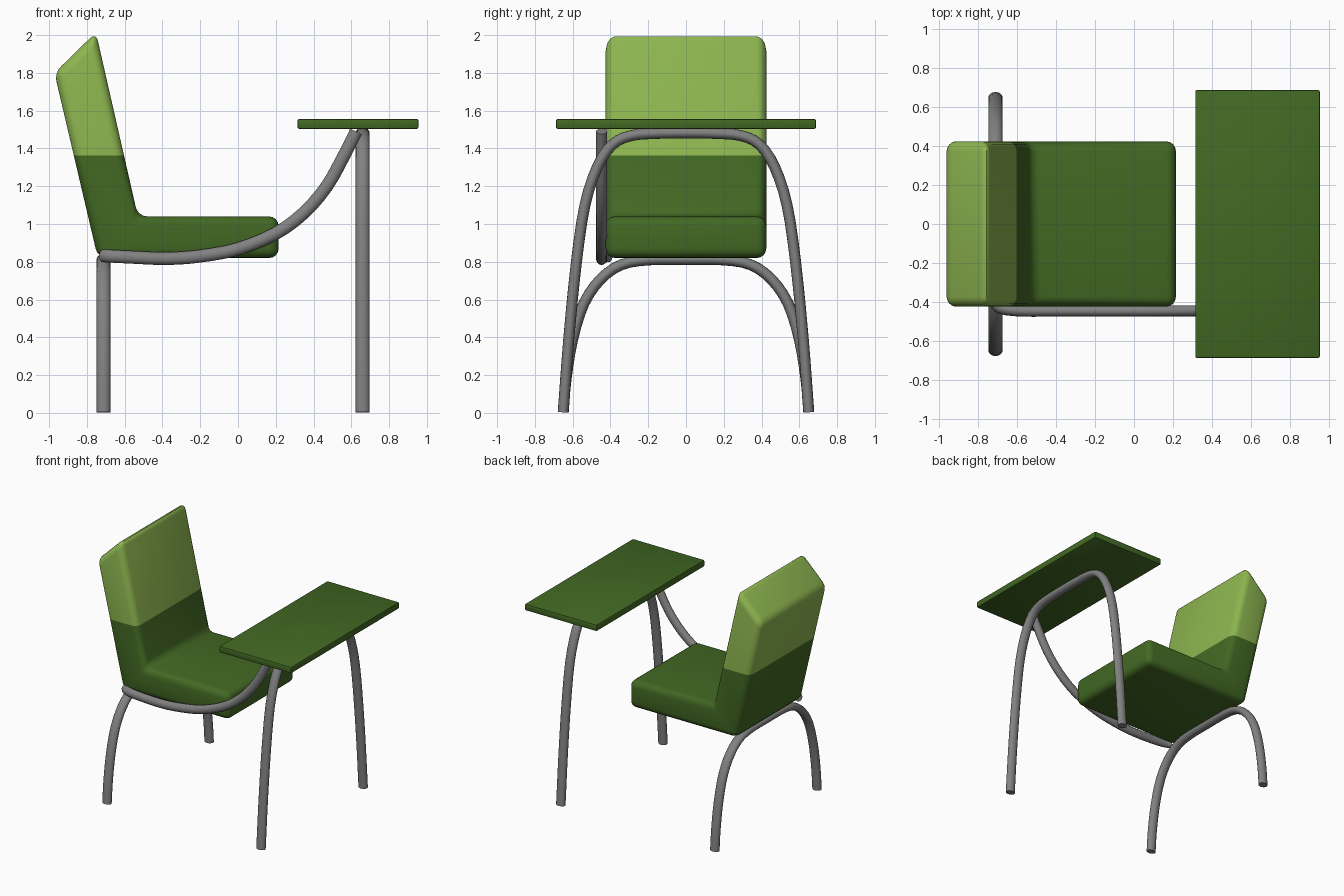
import bpy, bmesh, math
from mathutils import Vector

if "Cube" in bpy.data.objects:
    bpy.data.objects.remove(bpy.data.objects["Cube"])


def material(name, rgb):
    m = bpy.data.materials.new(name)
    m.diffuse_color = (*rgb, 1)
    m.use_nodes = True
    m.node_tree.nodes["Principled BSDF"].inputs["Base Color"].default_value = m.diffuse_color
    return m


DARK = material("dark green", (0.055, 0.14, 0.017))
LIGHT = material("light green", (0.27, 0.47, 0.08))
GREY = material("grey metal", (0.22, 0.22, 0.22))


def finish(bm, name, mats, angle=40):
    bmesh.ops.recalc_face_normals(bm, faces=bm.faces)
    me = bpy.data.meshes.new(name)
    bm.to_mesh(me)
    bm.free()
    ob = bpy.data.objects.new(name, me)
    bpy.context.collection.objects.link(ob)
    for m in mats:
        me.materials.append(m)
    bpy.ops.object.select_all(action='DESELECT')
    ob.select_set(True)
    bpy.context.view_layer.objects.active = ob
    bpy.ops.object.shade_smooth_by_angle(angle=math.radians(angle))
    return ob


def spline(pts, steps=3):
    """Smooth path through the points (Catmull-Rom)."""
    p = [Vector(q) for q in pts]
    p = [2 * p[0] - p[1]] + p + [2 * p[-1] - p[-2]]
    out = []
    for i in range(1, len(p) - 2):
        a, b, c, d = p[i - 1:i + 3]
        for s in range(steps):
            t = s / steps
            out.append(0.5 * (2 * b + (c - a) * t + (2 * a - 5 * b + 4 * c - d) * t * t
                              + (3 * b - a - 3 * c + d) * t ** 3))
    return out + [p[-2]]


def tube(name, pts, side, r_side, r_plane, n=16):
    """Sweep an oval section along a path lying across the 'side' axis."""
    path = spline(pts)
    bm = bmesh.new()
    rings = []
    for i, p in enumerate(path):
        t = (path[min(i + 1, len(path) - 1)] - path[max(i - 1, 0)]).normalized()
        u = t.cross(Vector(side)).normalized()
        v = u.cross(t)
        rings.append([bm.verts.new(p + v * r_side * math.cos(k * math.tau / n)
                                   + u * r_plane * math.sin(k * math.tau / n)) for k in range(n)])
    for a, b in zip(rings, rings[1:]):
        for k in range(n):
            bm.faces.new((a[k], a[(k + 1) % n], b[(k + 1) % n], b[k]))
    bm.faces.new(rings[0])
    bm.faces.new(rings[-1])
    return finish(bm, name, [GREY])


def leg_arch(name, x, half):
    """Mirror a half profile (y, z) into a full arch."""
    pts = [(x, -y, z) for y, z in half] + [(x, y, z) for y, z in half[-2::-1]]
    tube(name, pts, (1, 0, 0), 0.037, 0.029)


# Seat and backrest: L-shaped profile, rounded, split in two colours by height
profile = [(-0.742, 0.82), (0.215, 0.82), (0.215, 1.04),
           (-0.53, 1.04), (-0.752, 2.015), (-0.972, 1.80)]
bm = bmesh.new()
face = bm.faces.new([bm.verts.new((x, -0.425, z)) for x, z in profile])
ext = bmesh.ops.extrude_face_region(bm, geom=[face])
bmesh.ops.translate(bm, vec=(0, 0.85, 0),
                    verts=[g for g in ext["geom"] if isinstance(g, bmesh.types.BMVert)])
bmesh.ops.recalc_face_normals(bm, faces=bm.faces)
bmesh.ops.bevel(bm, geom=bm.edges[:], offset=0.05, segments=4, profile=0.5, affect='EDGES')
bmesh.ops.bisect_plane(bm, geom=bm.verts[:] + bm.edges[:] + bm.faces[:],
                       plane_co=(0, 0, 1.362), plane_no=(0, 0, 1))
for f in bm.faces:
    f.material_index = int(f.calc_center_median().z > 1.362)
finish(bm, "seat", [DARK, LIGHT])

# Desk top
bm = bmesh.new()
bmesh.ops.create_cube(bm, size=1)
for v in bm.verts:
    v.co = (0.635 + v.co.x * 0.64, v.co.y * 1.376, 1.53 + v.co.z * 0.052)
bmesh.ops.bevel(bm, geom=bm.edges[:], offset=0.008, segments=2, profile=0.5, affect='EDGES')
finish(bm, "desk_top", [DARK])

# Leg arches
leg_arch("rear_legs", -0.712, [(0.65, 0.003), (0.635, 0.18), (0.60, 0.39), (0.54, 0.58),
                               (0.45, 0.71), (0.34, 0.785), (0.2, 0.81), (0, 0.812)])
leg_arch("front_legs", 0.66, [(0.65, 0.003), (0.62, 0.4), (0.58, 0.8), (0.535, 1.1), (0.47, 1.3),
                              (0.39, 1.42), (0.29, 1.468), (0.15, 1.48), (0, 1.482)])

# Arm joining the rear legs to the desk
tube("side_arm", [(-0.715, -0.41, 0.832), (-0.68, -0.435, 0.83), (-0.58, -0.447, 0.825),
                  (-0.38, -0.447, 0.817), (-0.2, -0.447, 0.83), (0, -0.447, 0.868),
                  (0.2, -0.447, 0.95), (0.35, -0.447, 1.06), (0.47, -0.447, 1.2),
                  (0.56, -0.447, 1.36), (0.625, -0.447, 1.49)], (0, 1, 0), 0.029, 0.034)
